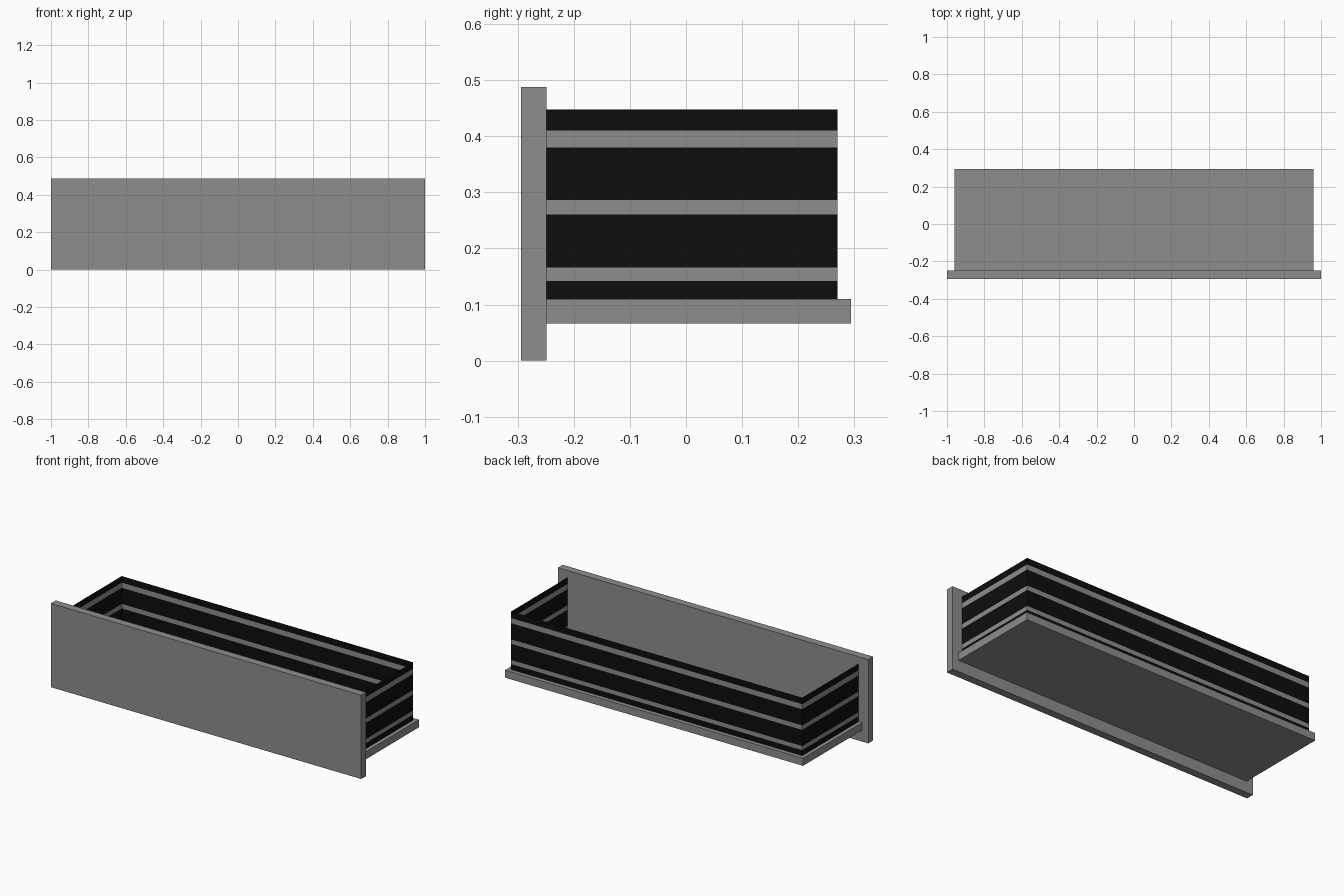
import bpy
import bmesh

cube = bpy.data.objects.get("Cube")
if cube:
    bpy.data.objects.remove(cube, do_unlink=True)


def material(name, colour):
    mat = bpy.data.materials.new(name)
    mat.use_nodes = True
    mat.diffuse_color = colour
    mat.node_tree.nodes["Principled BSDF"].inputs["Base Color"].default_value = colour
    return mat


grey = material("warm grey", (0.275, 0.266, 0.266, 1))
black = material("black", (0.004, 0.004, 0.004, 1))


def add_object(name, bm, materials):
    mesh = bpy.data.meshes.new(name)
    bm.to_mesh(mesh)
    bm.free()
    for mat in materials:
        mesh.materials.append(mat)
    obj = bpy.data.objects.new(name, mesh)
    bpy.context.collection.objects.link(obj)
    return obj


def box(name, low, high):
    bm = bmesh.new()
    bmesh.ops.create_cube(bm, size=1)
    for v in bm.verts:
        for i in range(3):
            v.co[i] = low[i] if v.co[i] < 0 else high[i]
    return add_object(name, bm, [grey])


# Front panel and base board
box("front_panel", (-1, -0.294, 0), (1, -0.249, 0.488))
box("base_board", (-0.96, -0.249, 0.066), (0.96, 0.294, 0.11))

# Thin U-shaped rim: bands alternate black and grey from bottom to top
path = [(0.938, -0.249), (0.938, 0.27), (-0.938, 0.27), (-0.938, -0.249)]
levels = [0.11, 0.142, 0.166, 0.26, 0.286, 0.38, 0.41, 0.448]
bm = bmesh.new()
rows = [[bm.verts.new((x, y, z)) for x, y in path] for z in levels]
for band, (lower, upper) in enumerate(zip(rows, rows[1:])):
    for i in range(len(path) - 1):
        face = bm.faces.new((lower[i], lower[i + 1], upper[i + 1], upper[i]))
        face.material_index = band % 2
add_object("striped_rim", bm, [black, grey])
